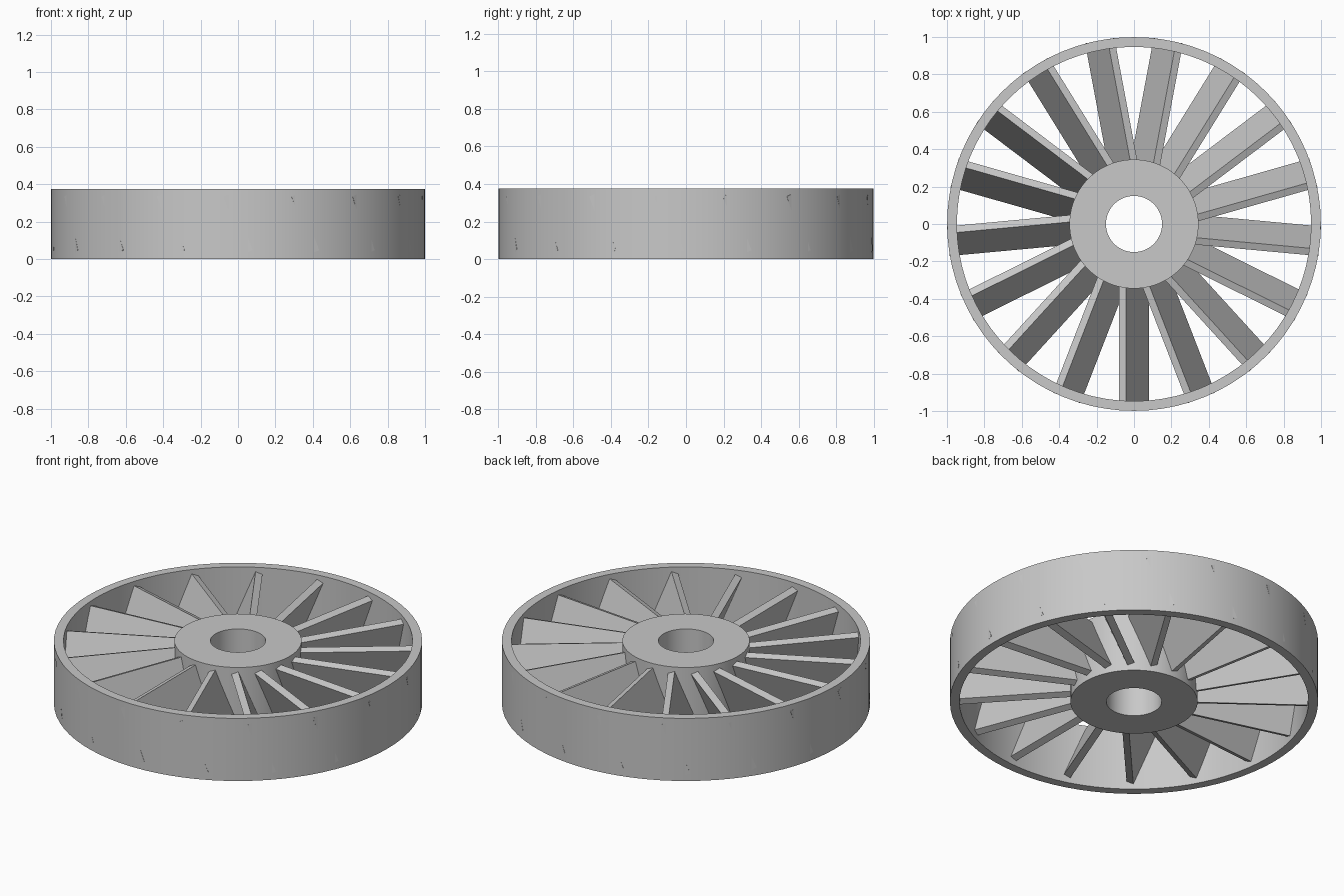
import bpy, bmesh, math
from mathutils import Matrix

if "Cube" in bpy.data.objects:
    bpy.data.objects.remove(bpy.data.objects["Cube"])

HEIGHT = 0.375
SEGMENTS = 80
BLADES = 17
TILT = math.radians(22)

grey = bpy.data.materials.new("plain grey")
grey.diffuse_color = (0.58, 0.58, 0.58, 1)
grey.use_nodes = True
grey.node_tree.nodes["Principled BSDF"].inputs["Base Color"].default_value = grey.diffuse_color


def finish(name, bm):
    bmesh.ops.recalc_face_normals(bm, faces=bm.faces)
    mesh = bpy.data.meshes.new(name)
    bm.to_mesh(mesh)
    bm.free()
    mesh.materials.append(grey)
    obj = bpy.data.objects.new(name, mesh)
    bpy.context.collection.objects.link(obj)
    return obj


def tube(name, inner, outer):
    """Spin a rectangular section around the z axis."""
    bm = bmesh.new()
    section = [(inner, 0), (outer, 0), (outer, HEIGHT), (inner, HEIGHT)]
    verts = [bm.verts.new((r, 0, z)) for r, z in section]
    edges = [bm.edges.new((verts[i], verts[(i + 1) % 4])) for i in range(4)]
    bmesh.ops.spin(bm, geom=verts + edges, cent=(0, 0, 0), axis=(0, 0, 1),
                   angle=math.tau, steps=SEGMENTS, use_merge=True)
    bmesh.ops.remove_doubles(bm, verts=bm.verts, dist=1e-5)
    obj = finish(name, bm)
    bpy.context.view_layer.objects.active = obj
    obj.select_set(True)
    bpy.ops.object.shade_smooth_by_angle(angle=math.radians(30))
    obj.select_set(False)


# Outer rim and bored hub
tube("outer_ring", 0.947, 0.999)
tube("hub", 0.15, 0.345)

# Tilted flat blades running from inside the hub into the rim
thickness, width, start, end = 0.04, 0.325, 0.28, 0.997
bm = bmesh.new()
for i in range(BLADES):
    matrix = (Matrix.Rotation(math.tau * i / BLADES, 4, 'Z')
              @ Matrix.Translation((0, -(start + end) / 2, HEIGHT / 2 + 0.003))
              @ Matrix.Rotation(-TILT, 4, 'Y')
              @ Matrix.Diagonal((thickness, end - start, width, 1)))
    bmesh.ops.create_cube(bm, size=1, matrix=matrix)
finish("blades", bm)
